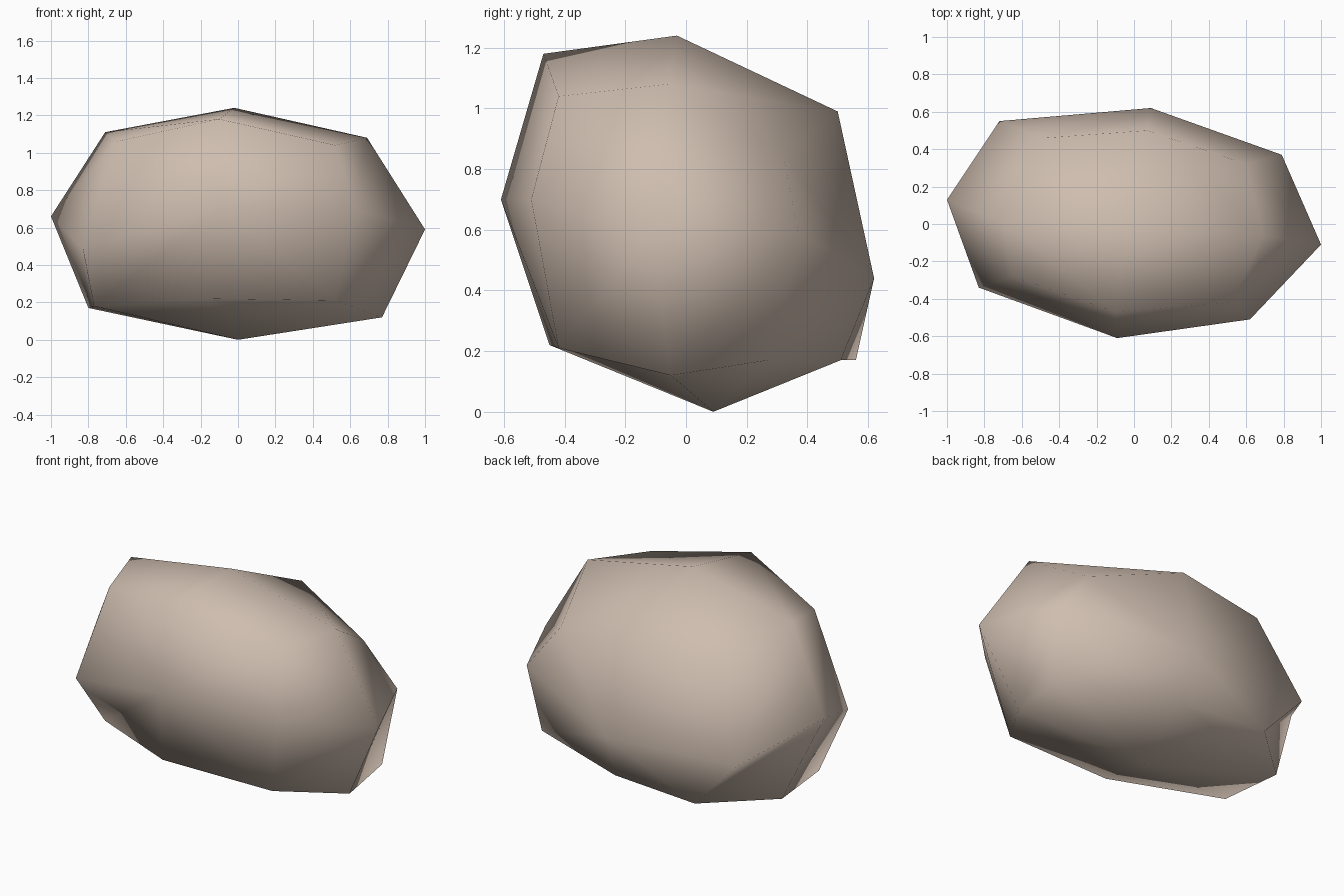
import bpy
import bmesh

default_cube = bpy.data.objects.get("Cube")
if default_cube:
    bpy.data.objects.remove(default_cube, do_unlink=True)


def make_material(name, color):
    material = bpy.data.materials.new(name)
    material.use_nodes = True
    material.diffuse_color = color
    shader = material.node_tree.nodes["Principled BSDF"]
    shader.inputs["Base Color"].default_value = color
    return material


# Cross-section rings, each starting on the left side and running over the top
front_ring = [(.62, -.51, .7), (.52, -.42, 1.04), (-.1, -.47, 1.18), (-.65, -.28, 1.06),
              (-.83, -.34, .49), (-.77, -.15, .18), (-.18, -.45, .22), (.52, -.42, .21)]
middle_ring = [(1, -.11, .59), (.69, -.06, 1.08), (-.02, -.03, 1.24), (-.71, .01, 1.11),
               (-1, .13, .66), (-.8, .24, .17), (0, .09, 0), (.77, -.05, .12)]
back_ring = [(.79, .37, .59), (.6, .32, .85), (.07, .5, .99), (-.48, .46, .93),
             (-.72, .55, .46), (-.45, .56, .17), (.11, .51, .17), (.76, .27, .17)]
front_tip = (-.09, -.61, .7)
back_tip = (.09, .62, .44)


def loft(bm, first, second):
    """Bridge two rings with a band of quads."""
    count = len(first)
    for i in range(count):
        j = (i + 1) % count
        bm.faces.new((first[i], first[j], second[j], second[i]))


def cap(bm, ring, tip):
    """Close a ring with quads that meet at the tip."""
    center = bm.verts.new(tip)
    count = len(ring)
    for i in range(0, count, 2):
        bm.faces.new((center, ring[i], ring[i + 1], ring[(i + 2) % count]))


# Boulder body
bm = bmesh.new()
rings = [[bm.verts.new(point) for point in ring]
         for ring in (front_ring, middle_ring, back_ring)]
for first, second in zip(rings, rings[1:]):
    loft(bm, first, second)
cap(bm, rings[0], front_tip)
cap(bm, rings[-1], back_tip)
bmesh.ops.recalc_face_normals(bm, faces=bm.faces)

# The stone is rounded by smooth shading over every edge
for face in bm.faces:
    face.smooth = True

mesh = bpy.data.meshes.new("boulder")
bm.to_mesh(mesh)
bm.free()
mesh.materials.append(make_material("warm beige stone", (.62, .51, .43, 1)))
boulder = bpy.data.objects.new("boulder", mesh)
bpy.context.collection.objects.link(boulder)
